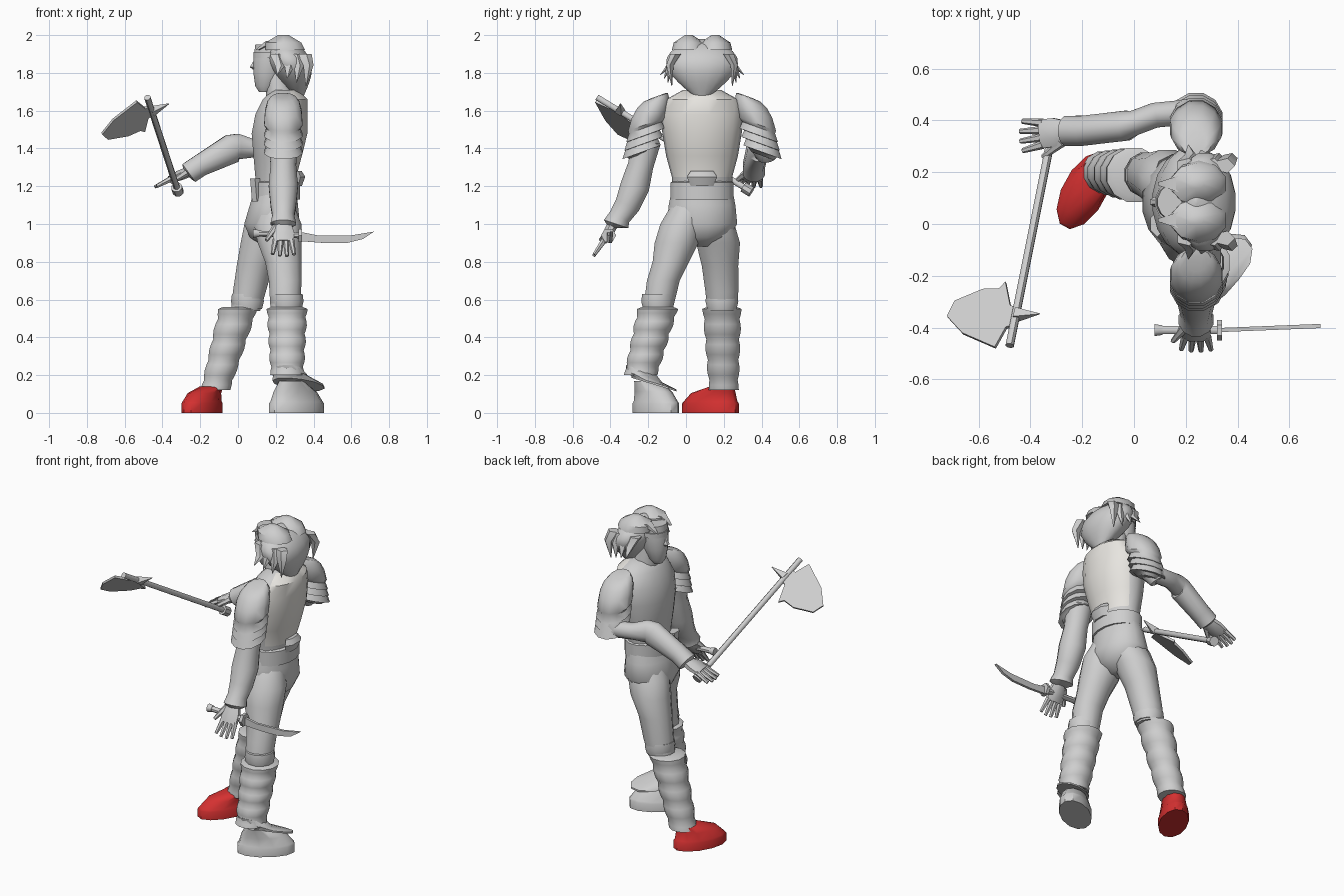
import bpy, bmesh, math
from mathutils import Vector

cube = bpy.data.objects.get("Cube")
if cube:
    bpy.data.objects.remove(cube)


def material(name, *rgb):
    result = bpy.data.materials.new(name)
    result.use_nodes = True
    result.diffuse_color = (*rgb, 1)
    result.node_tree.nodes["Principled BSDF"].inputs["Base Color"].default_value = (*rgb, 1)
    return result


grey = material("grey", .62, .62, .62)
pale = material("pale_cloth", .85, .83, .79)
red = material("red", .66, .03, .03)
made = []
MID = .085  # body centre line in y
AHEAD, SIDE, UP = Vector((-1, 0, 0)), Vector((0, 1, 0)), Vector((0, 0, 1))


def finish(name, bm, mat):
    bmesh.ops.recalc_face_normals(bm, faces=bm.faces)
    mesh = bpy.data.meshes.new(name)
    bm.to_mesh(mesh)
    bm.free()
    part = bpy.data.objects.new(name, mesh)
    bpy.context.collection.objects.link(part)
    mesh.materials.append(mat)
    made.append(part)
    return part


def loft(name, rings, mat=grey, sides=12, ref=AHEAD, flat=True, lean=0):
    """Skin rings of x, y, z, radius along ref and, if not round, radius across."""
    bm = bmesh.new()
    centres = [Vector(ring[:3]) for ring in rings]
    loops = []
    for i, ring in enumerate(rings):
        before, after = centres[max(i - 1, 0)], centres[min(i + 1, len(rings) - 1)]
        tangent = UP if flat else (after - before).normalized()
        along = (ref - tangent * tangent.dot(ref)).normalized()
        across = tangent.cross(along)
        loop = []
        for k in range(sides):
            angle = math.tau * (k + .5) / sides
            offset = along * ring[3] * math.cos(angle) + across * ring[-1] * math.sin(angle)
            offset.z += lean * offset.y
            loop.append(bm.verts.new(centres[i] + offset))
        loops.append(loop)
    for lower, upper in zip(loops, loops[1:]):
        for k in range(sides):
            n = (k + 1) % sides
            bm.faces.new((lower[k], lower[n], upper[n], upper[k]))
    bm.faces.new(loops[0])
    bm.faces.new(loops[-1])
    return finish(name, bm, mat)


def column(name, rings, sides=16):
    """Upright part on the centre line; rings of x, z, depth and width."""
    return loft(name, [(x, MID, z, depth, width) for x, z, depth, width in rings], sides=sides)


def rod(name, start, end, start_radius, end_radius, sides=6, ref=AHEAD):
    return loft(name, [(*start, start_radius), (*end, end_radius)], sides=sides, ref=ref, flat=False)


def plate(name, origin, u, v, outline, thick):
    """Flat blade cut from an outline in the u, v plane."""
    side = u.cross(v).normalized() * thick / 2
    bm = bmesh.new()
    face = bm.faces.new([bm.verts.new(origin + u * p + v * q - side) for p, q in outline])
    top = bmesh.ops.extrude_face_region(bm, geom=[face])["geom"]
    bmesh.ops.translate(bm, vec=side * 2, verts=[g for g in top if isinstance(g, bmesh.types.BMVert)])
    return finish(name, bm, grey)


# Torso with pale back panel
torso = column("torso", [(.2, 1.14, .11, .16), (.2, 1.25, .11, .16), (.21, 1.36, .13, .19), (.22, 1.48, .15, .21),
                         (.23, 1.58, .14, .22), (.25, 1.66, .12, .19), (.25, 1.71, .07, .1)], 18)
torso.data.materials.append(pale)
for face in torso.data.polygons:
    if face.normal.x > .3 and face.center.z > 1.2:
        face.material_index = 1

# Pelvis, belt and pouches
column("pelvis", [(.18, .88, .05, .05), (.18, .93, .12, .14), (.18, 1, .15, .19), (.19, 1.1, .13, .18),
                  (.2, 1.2, .11, .16)])
column("belt", [(.2, 1.13, .13, .17), (.2, 1.22, .13, .17), (.2, 1.23, .1, .15)])
column("back_buckle", [(.32, 1.2, .02, .06), (.33, 1.25, .03, .08), (.32, 1.28, .02, .06)], 6)
loft("front_pouch", [(.1, 0, 1.12, .03, .04), (.09, 0, 1.24, .03, .05)], sides=6)

# Neck, head and face
column("neck", [(.23, 1.64, .08, .08), (.2, 1.8, .06, .06)])
column("head", [(.14, 1.7, .03, .03), (.15, 1.73, .06, .05), (.16, 1.8, .08, .07), (.17, 1.87, .09, .08),
                (.18, 1.95, .09, .08)])
column("nose", [(.1, 1.88, .01, .01), (.08, 1.83, .02, .02), (.1, 1.81, .01, .02)], 6)
column("headband", [(.18, 1.88, .1, .09), (.18, 1.91, .1, .09)])

# Hair mass swelling and then tapering to a point at the back
hair = []
for i in range(11):
    t = i / 10
    swell = .05 + math.sin(math.pi * t ** .7)
    hair.append((.24 + .09 * t, 1.98 - .33 * t, .11 * swell, .185 * swell))
column("hair", hair)

# Crown lobes, fringe and side locks
for s in (-1, 1):
    y = MID + s * .07
    loft("hair_crown", [(.25, y, 1.92, .11, .09), (.24, y, 1.96, .1, .08), (.24, y, 2, .03, .02)], sides=10)
    loft("fringe_lock", [(.18, y, 1.97, .04), (.1, y, 1.92, .01)], sides=5)
    for k in range(4):
        x = .2 + .05 * k
        loft("side_lock", [(x, MID + s * .14, 1.9, .04, .03), (x + .02, MID + s * .17, 1.84, .03, .02),
                           (x + .01, MID + s * (.22 - .02 * k), 1.79 - .02 * k, .002)], sides=5)

# Shoulder guards with overlapping bands
for s, side in ((-1, "left"), (1, "right")):
    rings = []
    for i in range(5):
        t = i / 4
        swell = math.sin(math.pi / 2 * (.25 + .75 * t))
        rings.append((.24, MID + s * (.23 + .06 * t), 1.68 - .15 * t * t, .105 * swell))
    for k in range(3):
        y, z = MID + s * (.3 + .01 * k), 1.51 - .045 * k
        rings += [(.24, y, z, .09), (.24, y, z - .04, .105)]
    rings += [(.24, y, z - .04, .08), (.24, y, z - .06, .06)]
    loft(side + "_shoulder_guard", rings, lean=-s * .36)


def hand(name, wrist, out, across, palm):
    out.normalize()
    loft(name + "_palm", [(*wrist, .04, .03), (*(wrist + out * .06), .06, .03), (*(wrist + out * .12), .06, .02)],
         sides=8, ref=across, flat=False)
    for k in range(4):
        spread = across * (k - 1.5)
        base = wrist + out * .11 + spread * .028
        tip = base + out * (.1 - .01 * abs(k - 1.4)) + spread * .01 + palm * .01
        rod(name + "_finger", base, tip, .017, .01, ref=palm)
    rod(name + "_thumb", wrist + out * .03 + across * .04, wrist + out * .11 + across * .09 + palm * .02,
        .02, .01, ref=palm)


# Left arm, hanging, with a flared cuff
loft("left_arm", [(.24, -.21, 1.44, .08), (.24, -.24, 1.31, .07), (.24, -.27, 1.2, .08), (.24, -.31, 1.1, .07),
                  (.24, -.35, 1.04, .06), (.24, -.37, 1, .07), (.24, -.37, .98, .04)], flat=False)
hand("left_hand", Vector((.24, -.38, 1.01)), Vector((0, -.5, -.9)), AHEAD, -SIDE)

# Right arm, reaching forward
loft("right_upper_arm", [(.23, .39, 1.47, .07), (.21, .42, 1.4, .07), (.18, .43, 1.35, .05)], flat=False)
loft("right_forearm", [(.24, .43, 1.39, .04), (.18, .43, 1.39, .05), (.08, .42, 1.4, .05), (0, .39, 1.41, .07, .05),
                       (-.03, .38, 1.4, .08, .06), (-.2, .36, 1.31, .06), (-.26, .36, 1.27, .06),
                       (-.27, .36, 1.26, .03)], ref=UP, flat=False)
hand("right_hand", Vector((-.25, .36, 1.28)), Vector((-.9, -.1, -.35)), -SIDE, -UP)

# Thighs
loft("right_thigh", [(.18, .12, 1.1, .1), (.16, .15, 1, .13, .11), (.13, .17, .9, .12), (.09, .18, .78, .1),
                     (.06, .19, .64, .09), (.04, .19, .54, .08)])
loft("left_thigh", [(.2, .02, 1.1, .1), (.21, -.02, 1, .13, .12), (.22, -.05, .9, .12), (.24, -.08, .8, .1),
                    (.25, -.12, .7, .09), (.25, -.15, .54, .08)])


def boot(name, top, bottom, top_radius, bottom_radius):
    """Leg wrap with four soft bulges and a rolled knee edge."""
    rings = [(*(top + UP * .01), top_radius * .8)]
    for i in range(17):
        t = i / 16
        bulge = .93 + .1 * abs(math.cos(math.pi * 4 * t))
        radius = top_radius + (bottom_radius - top_radius) * t
        rings.append((*top.lerp(bottom, t), radius * bulge))
    loft(name, rings)
    knee = top + Vector((0, 0, .04))
    if bottom.x < 0:
        knee.x += .05
    loft(name + "_knee_roll", [(*(knee - UP * .04), .08), (*knee, .09), (*(knee + UP * .04), .085)])


boot("right_boot", Vector((0, .19, .55)), Vector((-.12, .2, .12)), .105, .08)
boot("left_boot", Vector((.26, -.15, .55)), Vector((.26, -.24, .2)), .11, .09)


def shoe(name, centre, heel, ahead, length, width, mat):
    middle = centre.lerp(heel, .25) + UP * .07
    loft(name, [(*centre, length, width), (*(centre + UP * .05), length, width),
                (*(centre + UP * .06), length * .95, width * .95), (*middle, length * .78, width * .84),
                (*heel, .065)], mat, ref=ahead)


# Shoes and the loose flap over the left ankle
left_ahead = Vector((.8, .6, 0))
shoe("right_shoe", Vector((-.19, .13, 0)), Vector((-.14, .19, .14)), Vector((-.5, -.9, 0)), .165, .085, red)
shoe("left_shoe", Vector((.31, -.16, 0)), Vector((.28, -.21, .17)), left_ahead, .17, .09, grey)
loft("left_ankle_flap", [(.26, -.24, .23, .08), (.28, -.22, .19, .1, .09), (.32, -.17, .16, .16, .09),
                         (.32, -.17, .15, .16, .09)], ref=left_ahead, lean=-.3)

# Axe: shaft, pommel, blade and back spike
foot, tip = Vector((-.32, .33, 1.18)), Vector((-.48, -.47, 1.67))
shaft = (tip - foot).normalized()
rod("axe_shaft", foot, tip, .017, .017, 8)
rod("axe_pommel", foot - shaft * .02, foot + shaft * .03, .03, .03, 8)
eye = foot.lerp(tip, .85)
out = Vector((-.9, -.03, -.4)).normalized()
plate("axe_blade", eye, out, shaft, [
    (0, -.03), (.03, -.04), (.07, -.15), (.09, -.12), (.16, -.12), (.27, -.07), (.29, 0), (.21, .08),
    (.06, .15), (.03, .06), (0, .05)], .014)
rod("axe_spike", eye, eye - out * .1, .03, .002, 4, ref=shaft)

# Knife: grip, pommel, guard and curved blade
grip, guard = Vector((.09, -.41, .95)), Vector((.32, -.41, .94))
rod("knife_grip", grip, guard, .017, .017, 8, UP)
rod("knife_pommel", grip + AHEAD * .01, grip - AHEAD * .02, .025, .02, 8, UP)
rod("knife_guard", guard, guard - AHEAD * .02, .04, .04, 6, UP)
plate("knife_blade", guard, Vector((1, .04, 0)), UP, [
    (0, .02), (.1, 0), (.28, 0), (.4, .02), (.34, -.02), (.26, -.04), (.13, -.04), (0, -.03)], .016)

# Smooth shading with sharp creases
bpy.ops.object.select_all(action="DESELECT")
for part in made:
    part.select_set(True)
bpy.context.view_layer.objects.active = made[0]
bpy.ops.object.shade_smooth_by_angle(angle=math.radians(45))
